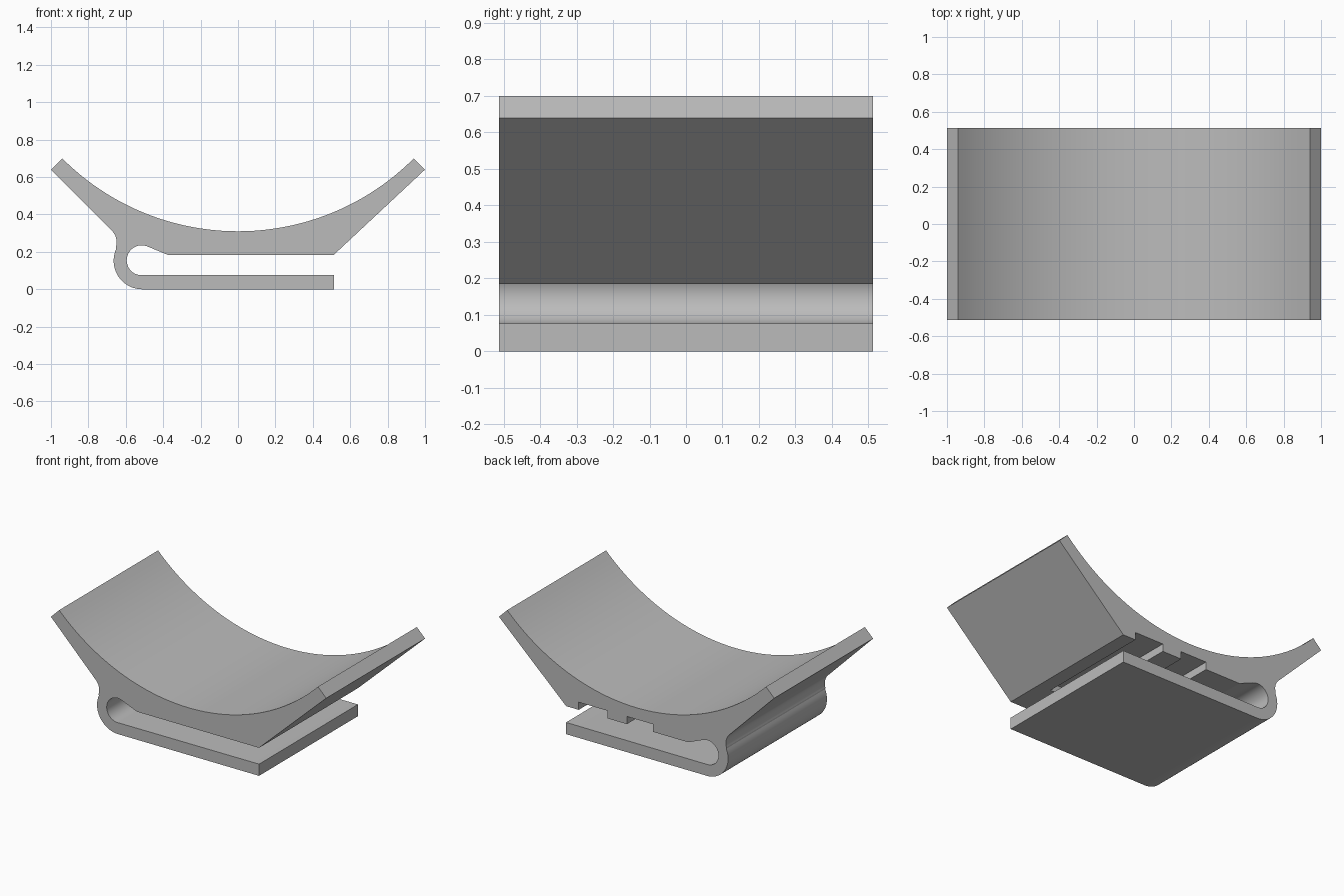
import bpy, bmesh
from math import radians, cos, sin, asin

cube = bpy.data.objects.get("Cube")
if cube:
    bpy.data.objects.remove(cube, do_unlink=True)

HALF = 0.513  # half depth of the extrusion

grey = bpy.data.materials.new("plain grey")
grey.use_nodes = True
colour = (0.5, 0.5, 0.5, 1)
grey.diffuse_color = colour
grey.node_tree.nodes["Principled BSDF"].inputs["Base Color"].default_value = colour


def arc(cx, cz, r, start, end, steps):
    """Points on a circle in the xz plane, angles in degrees."""
    angles = [radians(start + (end - start) * i / steps) for i in range(steps + 1)]
    return [(cx + r * cos(a), cz + r * sin(a)) for a in angles]


def extrude(name, points, y0, y1):
    """Prism from an xz outline, running from y0 to y1."""
    bm = bmesh.new()
    face = bm.faces.new([bm.verts.new((x, y0, z)) for x, z in points])
    new = bmesh.ops.extrude_face_region(bm, geom=[face])["geom"]
    verts = [v for v in new if isinstance(v, bmesh.types.BMVert)]
    bmesh.ops.translate(bm, verts=verts, vec=(0, y1 - y0, 0))
    bmesh.ops.recalc_face_normals(bm, faces=bm.faces)
    mesh = bpy.data.meshes.new(name)
    bm.to_mesh(mesh)
    bm.free()
    mesh.materials.append(grey)
    obj = bpy.data.objects.new(name, mesh)
    bpy.context.collection.objects.link(obj)
    return obj


# Cradle curve, sloped flank, slot, base plate and rounded hook in one outline
radius = 1.328
sweep = asin(0.94 / radius) * 180 / 3.14159265
outline = arc(0, 0.31 + radius, radius, -90 - sweep, -90 + sweep, 48)
outline += [(1, 0.64), (0.512, 0.184), (-0.375, 0.184)]
outline += arc(-0.515, 0.155, 0.08, 68, 270, 28)
outline += [(0.512, 0.077), (0.512, 0)]
outline += arc(-0.512, 0.153, 0.153, 270, 156, 20)
outline += arc(-0.735, 0.252, 0.086, -18, 45, 12)
outline += [(-1, 0.64)]
clip = extrude("cradle_clip", outline, -HALF, HALF)

# Two channels under the cradle, open at the back
for x0, x1 in ((0.21, 0.42), (-0.12, 0.07)):
    cutter = extrude("channel_cutter", [(x0, 0.14), (x1, 0.14), (x1, 0.234), (x0, 0.234)],
                     -0.26, HALF + 0.1)
    cutter.hide_render = True
    mod = clip.modifiers.new("channel", 'BOOLEAN')
    mod.operation = 'DIFFERENCE'
    mod.solver = 'EXACT'
    mod.object = cutter
    bpy.context.view_layer.objects.active = clip
    bpy.ops.object.modifier_apply(modifier=mod.name)
    bpy.data.objects.remove(cutter, do_unlink=True)

# Smooth the curves, keep the corners crisp
bpy.ops.object.select_all(action='DESELECT')
clip.select_set(True)
bpy.context.view_layer.objects.active = clip
bpy.ops.object.shade_smooth_by_angle(angle=radians(20))
